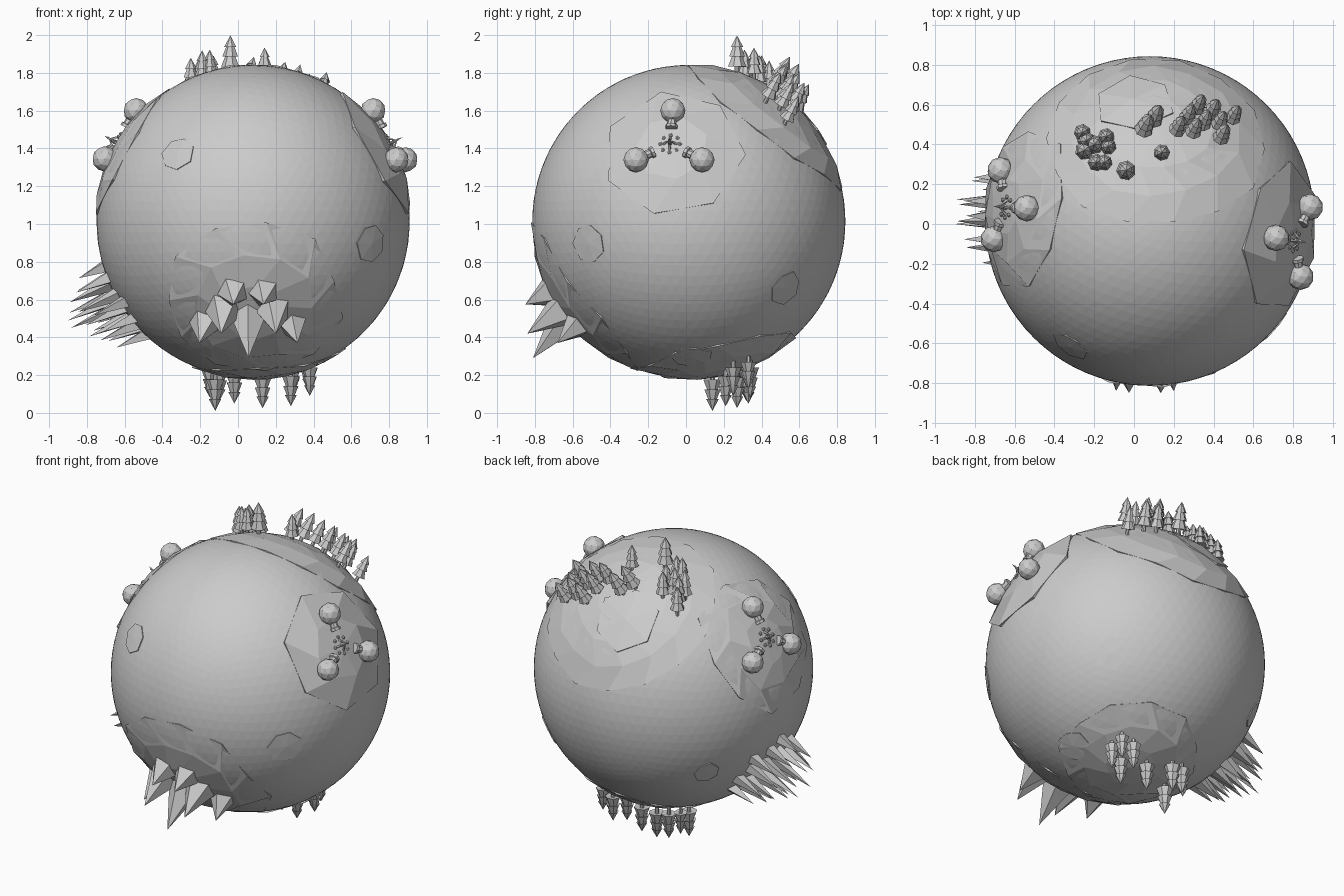
import bpy, bmesh, math, random
from mathutils import Vector, Matrix

if "Cube" in bpy.data.objects:
    bpy.data.objects.remove(bpy.data.objects["Cube"])

random.seed(4)
C = Vector((0.08, 0.015, 1.013))   # planet centre
R = 0.829                          # planet radius

grey = bpy.data.materials.new("light_grey")
grey.diffuse_color = (0.6, 0.6, 0.6, 1)
grey.use_nodes = True
grey.node_tree.nodes["Principled BSDF"].inputs["Base Color"].default_value = grey.diffuse_color


def finish(bm, name):
    bmesh.ops.recalc_face_normals(bm, faces=bm.faces)
    me = bpy.data.meshes.new(name)
    bm.to_mesh(me)
    bm.free()
    me.materials.append(grey)
    ob = bpy.data.objects.new(name, me)
    bpy.context.collection.objects.link(ob)
    return ob


def frame(pos, axis):
    """Matrix placing local z along axis at pos."""
    q = Vector(axis).normalized().to_track_quat('Z', 'Y')
    return Matrix.Translation(pos) @ q.to_matrix().to_4x4()


def lathe(bm, profile, n, mat, spin=0.0):
    """Revolve (radius, height) points around local z."""
    rings = []
    for r, z in profile:
        if r == 0:
            rings.append([bm.verts.new(mat @ Vector((0, 0, z)))])
        else:
            rings.append([bm.verts.new(mat @ Vector((r * math.cos(spin + k * math.tau / n),
                                                     r * math.sin(spin + k * math.tau / n), z)))
                          for k in range(n)])
    for a, b in zip(rings, rings[1:]):
        for k in range(n):
            j = (k + 1) % n
            if len(a) == 1:
                bm.faces.new((a[0], b[k], b[j]))
            elif len(b) == 1:
                bm.faces.new((a[k], a[j], b[0]))
            else:
                bm.faces.new((a[k], a[j], b[j], b[k]))
    for ring, end in ((rings[0], 0), (rings[-1], 1)):
        if len(ring) > 1:
            bm.faces.new(ring)


def ground(x, y, side):
    """Point on the upper (1) or lower (-1) half of the planet."""
    dx, dy = x - C.x, y - C.y
    return Vector((x, y, C.z + side * math.sqrt(R * R - dx * dx - dy * dy)))


# Planet body
bm = bmesh.new()
bmesh.ops.create_icosphere(bm, subdivisions=5, radius=R, matrix=Matrix.Translation(C))
finish(bm, "planet")


# Raised land patches: faceted caps following the planet
def patch(name, direction, degrees, n, rings, wobble, lift):
    bm = bmesh.new()
    m = frame(C, direction)
    edge = [math.radians(degrees) * (1 + random.uniform(-wobble, wobble)) for _ in range(n)]
    loops = []
    for i in range(1, rings + 2):
        loop = []
        for k in range(n):
            skirt = i > rings
            t = edge[k] * (1 if skirt else i / rings)
            a = math.tau * (k + 0.5 * (min(i, rings) % 2)) / n
            r = R - 0.03 if skirt else R + lift
            loop.append(bm.verts.new(m @ (r * Vector((math.sin(t) * math.cos(a),
                                                      math.sin(t) * math.sin(a), math.cos(t))))))
        loops.append(loop)
    top = bm.verts.new(m @ Vector((0, 0, R + lift)))
    for k in range(n):
        j = (k + 1) % n
        bm.faces.new((top, loops[0][k], loops[0][j]))
        for a, b in zip(loops, loops[1:]):
            bm.faces.new((a[k], b[k], b[j], a[j]))
    finish(bm, name)


patch("forest_land", (0.02, 0.62, 0.79), 41, 14, 4, 0.06, 0.009)
patch("crystal_land", (0, -0.81, -0.59), 34, 11, 3, 0.09, 0.010)
patch("lower_forest_land", (0.12, 0.2, -0.97), 31, 11, 3, 0.09, 0.010)
patch("right_camp_land", (0.875, -0.11, 0.47), 26, 7, 2, 0.06, 0.018)
patch("left_camp_land", (-0.87, 0.09, 0.48), 30, 9, 3, 0.10, 0.012)
patch("pond", (-0.10, 0.73, 0.68), 14, 6, 1, 0.08, 0.016)
for d, size in (((-0.49, -0.77, 0.44), 6.5), ((0.765, -0.645, -0.14), 7.5),
                ((0.66, 0.62, -0.42), 6.5), ((0.5, 0.02, -0.86), 7),
                ((-0.69, 0.58, -0.42), 5.5)):
    patch("crater_disc", d, size, 7, 1, 0.12, 0.006)

# Pine trees: trunk and three tiers
PINE = [(0.013, -0.05), (0.013, 0.045), (0.05, 0.04), (0.026, 0.1), (0.043, 0.094),
        (0.021, 0.15), (0.034, 0.144), (0, 0.206)]


def forest(name, spots, axis, side, scale):
    bm = bmesh.new()
    for i, (x, y) in enumerate(spots):
        s = scale if i == 0 else scale * random.uniform(0.82, 0.98)
        m = frame(ground(x, y, side), axis) @ Matrix.Scale(s, 4)
        lathe(bm, PINE, 7, m, random.uniform(0, 1))
    finish(bm, name)


forest("upright_pines", [(-0.04, 0.27), (-0.19, 0.31), (-0.15, 0.31), (-0.25, 0.37), (-0.26, 0.46),
                         (-0.20, 0.40), (-0.14, 0.44), (-0.13, 0.39), (-0.24, 0.42), (0.14, 0.36)],
       (0, 0, 1), 1, 1.0)
forest("leaning_pines", [(0.04, 0.46), (0.09, 0.51), (0.21, 0.46), (0.26, 0.52), (0.29, 0.45),
                         (0.31, 0.57), (0.34, 0.49), (0.38, 0.54), (0.43, 0.42), (0.42, 0.49),
                         (0.49, 0.52)], (0.22, 0.45, 0.87), 1, 0.98)
forest("hanging_pines", [(-0.12, 0.14), (-0.15, 0.27), (-0.10, 0.32), (-0.02, 0.33), (0.13, 0.27),
                         (0.28, 0.21), (0.38, 0.25), (0.37, 0.33), (0.29, 0.34)],
       (0, 0, -1), -1, 1.01)


# Crystals: pyramids from a base point to a tip
def spike(bm, base, tip, radius, n):
    d = Vector(tip) - Vector(base)
    lathe(bm, [(radius * 0.9, -0.06), (radius, 0.0), (0, d.length)], n,
          frame(Vector(base), d), random.uniform(0, 1))


bm = bmesh.new()
for x, y, z, tx, ty, tz, r in ((0, -0.63, 0.50, 0, -0.81, 0.29, 0.10),
                               (0.08, -0.72, 0.64, 0.08, -0.85, 0.575, 0.085),
                               (0.13, -0.65, 0.55, 0.145, -0.84, 0.42, 0.10),
                               (0.23, -0.56, 0.48, 0.26, -0.68, 0.37, 0.085)):
    for s in ((1,) if x == 0 else (1, -1)):
        spike(bm, (0.055 + s * x, y, z), (0.055 + s * tx, ty, tz), r, 5)
finish(bm, "front_crystals")

bm = bmesh.new()
m = frame(Vector((0, 0, 0)), (-0.84, 0.05, -0.54))
along = Vector((-0.9, 0.0, -0.40)).normalized()
up = Vector((-0.54, 0, 0.84))
for i in range(20):
    f = math.sqrt((i + 0.5) / 20)
    a = i * 2.4
    d = Vector((-0.84, 0.05, -0.54)) + up * 0.29 * f * math.sin(a) + Vector((0, 0.34, 0)) * f * math.cos(a)
    base = C + d.normalized() * (R - 0.02)
    spike(bm, base, base + along * (0.33 - 0.15 * f + random.uniform(-0.02, 0.02)), 0.042, 4)
finish(bm, "side_crystals")


# Camps: three bulbs with necks around a stone-ringed fire
def camp(side, balls, hub):
    hub = Vector(hub)
    out = (hub - C).normalized()
    hub = C + out * (R + 0.01)
    bm = bmesh.new()
    for b in balls:
        b = Vector(b)
        bmesh.ops.create_icosphere(bm, subdivisions=2, radius=0.067, matrix=Matrix.Translation(b))
        lathe(bm, [(0.022, 0.03), (0.024, 0.085), (0.032, 0.088), (0.032, 0.105)], 8, frame(b, hub - b))
    finish(bm, side + "_bulbs")
    bm = bmesh.new()
    m = frame(hub, out)
    for k in range(8):
        a = k * math.tau / 8
        ring = Vector((math.cos(a), math.sin(a), 0))
        bmesh.ops.create_icosphere(bm, subdivisions=1, radius=0.012,
                                   matrix=m @ Matrix.Translation(ring * 0.052))
        if k % 2 == 0:
            spike(bm, m @ (ring * 0.034), m @ Vector((-ring.x * 0.01, -ring.y * 0.01, 0.055)), 0.008, 5)
    spike(bm, m @ Vector((0, 0, 0)), m @ Vector((0, 0, 0.075)), 0.014, 5)
    finish(bm, side + "_campfire")


camp("right", [(0.715, -0.07, 1.6), (0.885, 0.085, 1.34), (0.838, -0.265, 1.34)], (0.83, -0.087, 1.437))
camp("left", [(-0.54, 0.08, 1.6), (-0.672, 0.27, 1.345), (-0.705, -0.075, 1.345)], (-0.66, 0.085, 1.44))
